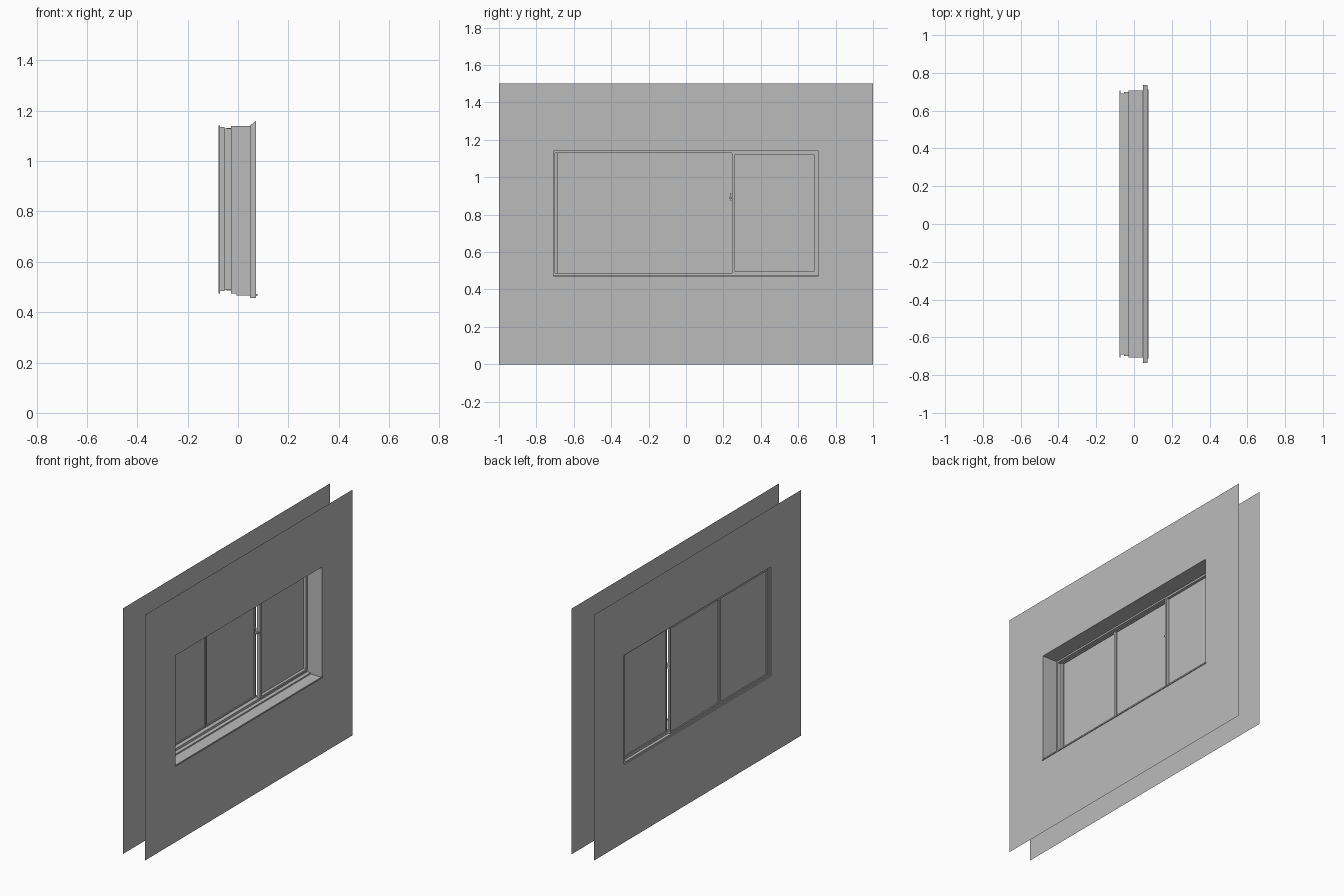
import bpy
import bmesh

cube = bpy.data.objects.get("Cube")
if cube:
    bpy.data.objects.remove(cube, do_unlink=True)

grey = bpy.data.materials.new("plain_grey")
grey.use_nodes = True
grey.diffuse_color = (0.5, 0.5, 0.5, 1)
grey.node_tree.nodes["Principled BSDF"].inputs["Base Color"].default_value = (0.5, 0.5, 0.5, 1)


def finish(name, bm):
    mesh = bpy.data.meshes.new(name)
    bm.to_mesh(mesh)
    bm.free()
    mesh.materials.append(grey)
    obj = bpy.data.objects.new(name, mesh)
    bpy.context.collection.objects.link(obj)
    return obj


def loft(name, steps, closed=False):
    """Join rectangular loops, each given as x, y0, y1, z0, z1."""
    bm = bmesh.new()
    loops = [[bm.verts.new((x, y, z)) for y, z in ((y0, z0), (y1, z0), (y1, z1), (y0, z1))]
             for x, y0, y1, z0, z1 in steps]
    pairs = list(zip(loops, loops[1:]))
    if closed:
        pairs.append((loops[-1], loops[0]))
    for a, b in pairs:
        for i in range(4):
            j = (i + 1) % 4
            bm.faces.new((a[i], a[j], b[j], b[i]))
    bmesh.ops.recalc_face_normals(bm, faces=bm.faces)
    return finish(name, bm)


def box(name, x0, x1, y0, y1, z0, z1):
    bm = bmesh.new()
    bmesh.ops.create_cube(bm, size=1)
    for v in bm.verts:
        v.co = (x1 if v.co.x > 0 else x0, y1 if v.co.y > 0 else y0, z1 if v.co.z > 0 else z0)
    return finish(name, bm)


def sash(name, x0, x1, y0, y1, z0, z1, width, glass_x):
    """Slim frame around a flat pane."""
    outer = (y0, y1, z0, z1)
    inner = (y0 + width, y1 - width, z0 + width, z1 - width)
    loft(name + "_frame", [(x0, *outer), (x1, *outer), (x1, *inner), (x0, *inner)], closed=True)
    box(name + "_pane", glass_x - 0.001, glass_x + 0.001, *inner)


INNER_X, OUTER_X = 0.072, -0.077
HALF = 0.708

# Thin wall faces with the window opening
loft("inner_wall", [(INNER_X, -1, 1, 0, 1.5), (INNER_X, -HALF, HALF, 0.466, 1.14)])
loft("outer_wall", [(OUTER_X, -1, 1, 0, 1.5), (OUTER_X, -HALF, HALF, 0.474, 1.142)])

# Deep reveal stepping down into the window track
loft("reveal", [
    (INNER_X, -HALF, HALF, 0.466, 1.14),
    (-0.005, -HALF, HALF, 0.466, 1.14),
    (-0.005, -HALF, HALF, 0.474, 1.14),
    (-0.028, -HALF, HALF, 0.474, 1.14),
    (-0.028, -0.70, 0.70, 0.488, 1.13),
    (-0.053, -0.70, 0.70, 0.488, 1.13),
    (-0.053, -0.692, 0.692, 0.484, 1.136),
    (-0.071, -0.692, 0.692, 0.484, 1.136),
    (-0.071, -HALF, HALF, 0.474, 1.142),
    (OUTER_X, -HALF, HALF, 0.474, 1.142)])

# Lining flange hidden between the wall faces
loft("lining_flange", [
    (0.047, -HALF, HALF, 0.466, 1.14),
    (0.047, -0.737, 0.737, 0.456, 1.14),
    (INNER_X - 0.001, -0.737, 0.737, 0.456, 1.16)])

# Sill lip on the room side
box("sill_lip", INNER_X, 0.077, -0.712, 0.712, 0.464, 0.472)

# Two panels on the outer track and one on the inner track
sash("end_sash", -0.068, -0.054, -0.69, -0.231, 0.486, 1.134, 0.008, -0.061)
sash("middle_sash", -0.068, -0.054, -0.229, 0.25, 0.486, 1.134, 0.008, -0.061)
sash("fixed_sash", -0.045, -0.022, 0.246, 0.70, 0.486, 1.132, 0.012, -0.04)

# Latch on the edge of the middle panel
box("latch_plate", -0.054, -0.046, 0.234, 0.245, 0.875, 0.915)
box("latch_lever", -0.046, -0.026, 0.232, 0.244, 0.885, 0.895)
